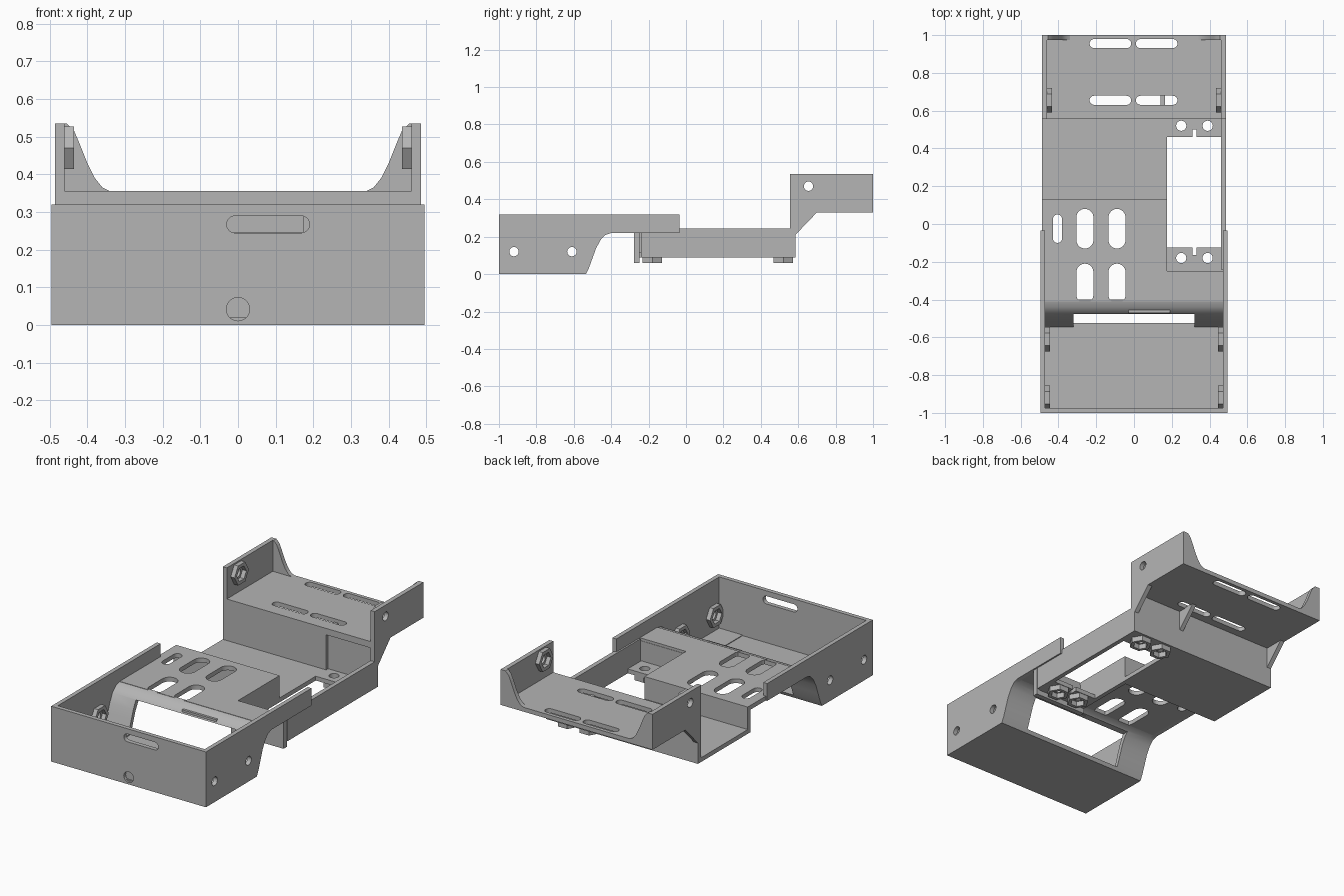
import bpy, bmesh
from math import pi, cos, sin, radians

if "Cube" in bpy.data.objects:
    bpy.data.objects.remove(bpy.data.objects["Cube"], do_unlink=True)

GREY = (0.46, 0.46, 0.46, 1)
mat = bpy.data.materials.new("plain grey")
mat.use_nodes = True
mat.diffuse_color = GREY
mat.node_tree.nodes["Principled BSDF"].inputs["Base Color"].default_value = GREY


# Profile helpers
def rect(u0, u1, v0, v1):
    return [(u0, v0), (u1, v0), (u1, v1), (u0, v1)]


def ngon(u, v, r, n=24):
    return [(u + r * cos(2 * pi * i / n), v + r * sin(2 * pi * i / n)) for i in range(n)]


def slot(u, v, w, h, n=8):
    r, pts = min(w, h) / 2, []
    du, dv = w / 2 - r, h / 2 - r
    for q, (su, sv) in enumerate([(1, 1), (-1, 1), (-1, -1), (1, -1)]):
        for i in range(n + 1):
            a = pi / 2 * (q + i / n)
            pts.append((u + su * du + r * cos(a), v + sv * dv + r * sin(a)))
    return pts


PLACE = {"x": lambda u, v, d: (d, u, v),
         "y": lambda u, v, d: (u, d, v),
         "z": lambda u, v, d: (u, v, d)}


def add_prism(bm, axis, pts, a, b):
    rings = [[bm.verts.new(PLACE[axis](u, v, d)) for u, v in pts] for d in (a, b)]
    n = len(pts)
    bm.faces.new(rings[0])
    bm.faces.new(rings[1][::-1])
    for i in range(n):
        j = (i + 1) % n
        bm.faces.new((rings[0][i], rings[1][i], rings[1][j], rings[0][j]))


def make(name, prisms):
    bm = bmesh.new()
    for p in prisms:
        add_prism(bm, *p)
    bmesh.ops.remove_doubles(bm, verts=bm.verts, dist=1e-5)
    bmesh.ops.recalc_face_normals(bm, faces=bm.faces)
    mesh = bpy.data.meshes.new(name)
    bm.to_mesh(mesh)
    bm.free()
    ob = bpy.data.objects.new(name, mesh)
    bpy.context.scene.collection.objects.link(ob)
    return ob


def part(name, axis, pts, a, b, cuts=()):
    ob = make(name, [(axis, pts, a, b)])
    if cuts:
        cutter = make("cutter", cuts)
        cutter.hide_render = True
        mod = ob.modifiers.new("cut", "BOOLEAN")
        mod.operation, mod.solver, mod.object = "DIFFERENCE", "EXACT", cutter
        bpy.context.view_layer.update()
        result = bpy.data.meshes.new_from_object(
            ob.evaluated_get(bpy.context.evaluated_depsgraph_get()))
        ob.modifiers.clear()
        ob.data = result
        bpy.data.objects.remove(cutter, do_unlink=True)
    ob.data.materials.clear()
    ob.data.materials.append(mat)
    bpy.ops.object.select_all(action="DESELECT")
    ob.select_set(True)
    bpy.context.view_layer.objects.active = ob
    bpy.ops.object.shade_smooth_by_angle(angle=radians(32))
    return ob


# Wheel arch curves, as (y, z)
arch_under = [(-.535, 0), (-.52, .03), (-.5, .085), (-.48, .14), (-.455, .185), (-.43, .21), (-.4, .22)]
arch_over = [(-.4, .245), (-.44, .237), (-.475, .205), (-.5, .155), (-.52, .1), (-.54, .04), (-.555, 0)]

# Side walls with screw holes and hex nut pockets
front_profile = [(-1, 0)] + arch_under + [(-.035, .22), (-.035, .32), (-1, .32)]
rear_top = [(.585, .09), (.585, .21), (.7, .33), (1, .33), (1, .535), (.555, .535)]
rear_profiles = {1: [(-.24, .09)] + rear_top + [(.555, .245), (-.24, .245)],
                 -1: [(.555, .09)] + rear_top}
for side, s in (("left", 1), ("right", -1)):
    holes = [("x", ngon(y, .12, .025), s * .4, s * .6) for y in (-.92, -.61)]
    part(f"{side}_front_wall", "x", front_profile, s * .47, s * .495, holes)
    part(f"{side}_rear_wall", "x", rear_profiles[s], s * .46, s * .486,
         [("x", ngon(.655, .47, .025), s * .4, s * .6)])
    for y, z, x in ((-.92, .12, .47), (-.61, .12, .47), (.655, .47, .46)):
        part(f"{side}_nut_pocket", "x", ngon(y, z, .065, 6), s * (x - .025), s * x,
             [("x", ngon(y, z, .043, 6), s * .4, s * .6)])
    # Curved corner gusset at the rear edge
    sweep = [(.34, .355), (.36, .365), (.38, .39), (.4, .43), (.42, .48), (.435, .515), (.455, .535)]
    gusset = [(s * x, z) for x, z in sweep + [(.485, .535), (.485, .355)]]
    part(f"{side}_corner_gusset", "y", gusset, .975, 1)

# Front wall with cable slot and blind countersink, and the floor behind it
front = part("front_wall", "y", rect(-.495, .495, 0, .32), -1, -.975,
             [("y", slot(.08, .267, .22, .045), -1.1, -.9),
              ("y", ngon(0, .042, .031), -1.1, -.982)])
part("front_floor", "z", rect(-.48, .48, -.99, -.535), 0, .02)
for s in (-1, 1):
    part("floor_side_pad", "z", rect(s * .32, s * .472, -.978, -.54), .018, .024)

# Curved bulkhead open in the middle
part("arch_bulkhead", "x", arch_under + arch_over, -.475, .475,
     [("z", rect(-.32, .32, -.7, -.3), .02, .203)])

# Main deck with ventilation slots
deck = [(-.486, -.41), (.475, -.41), (.475, -.25), (.175, -.25), (.175, .13), (-.486, .13)]
vents = [slot(x, y, .09, .21) for x in (-.26, -.09) for y in (-.315, -.025)]
vents += [slot(-.405, -.025, .05, .15)]
part("main_deck", "z", deck, .22, .245, [("z", v, .1, .4) for v in vents])
part("deck_cable_lip", "z", rect(-.03, .19, -.47, -.45), .2, .222)

# Rear tray and the step up to the rear shelf
part("tray_floor", "z", rect(-.486, .175, .105, .585), .09, .115)
part("tray_front_wall", "y", rect(-.486, .175, .09, .245), .105, .13)
part("step_wall", "y", rect(-.486, .175, .09, .355), .555, .585)
part("bay_step_wall", "y", rect(.175, .48, .09, .355), .573, .585)
part("bay_step_ledge", "z", rect(.175, .48, .555, .585), .318, .355)
part("rear_shelf", "z", rect(-.485, .485, .555, 1), .33, .355,
     [("z", slot(x, y, .22, .048), .2, .5) for x in (-.125, .12) for y in (.655, .955)])
part("shelf_brace", "x", [(.58, .21), (.7, .335), (.58, .335)], .14, .165)

# Motor bay: walls, mounting plates and nut pockets below
part("bay_inner_wall", "x", rect(-.25, .13, .09, .23), .15, .175)
part("bay_front_wall", "y", rect(.15, .486, .06, .23), -.278, -.248)
for end, y0, y1, yh, n0, n1 in (("front", -.25, -.125, -.18, -.165, -.1),
                                ("rear", .46, .58, .52, .4, .5)):
    cuts = [("z", ngon(x, yh, .027), 0, .3) for x in (.25, .39)]
    cuts.append(("z", rect(.31, .332, n0, n1), 0, .3))
    part(f"{end}_mount_plate", "z", rect(.17, .47, y0, y1), .09, .115, cuts)
    for x in (.25, .39):
        part(f"{end}_mount_nut_pocket", "z", ngon(x, yh, .06, 6), .06, .092,
             [("z", ngon(x, yh, .04, 6), 0, .2)])
